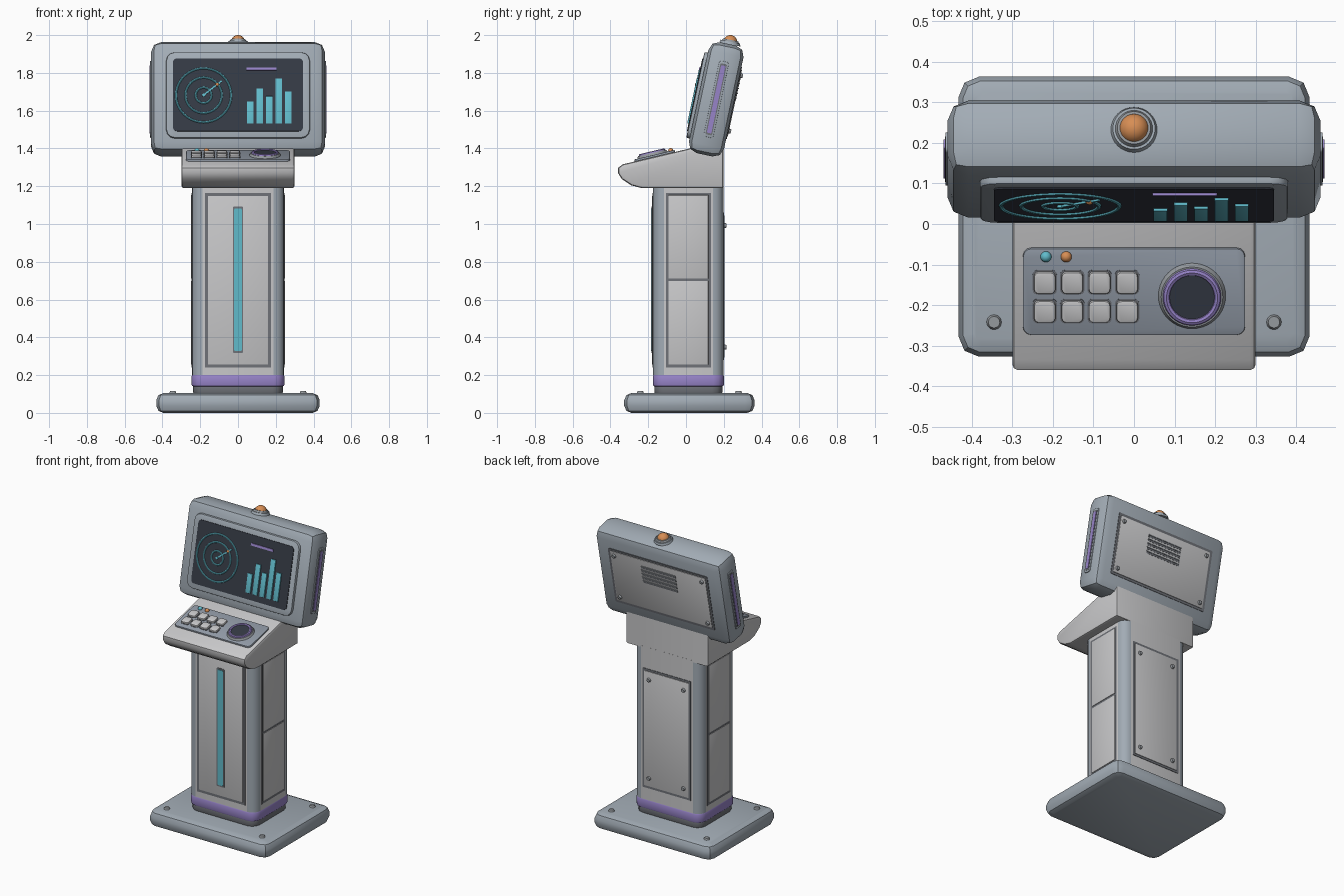
import bpy, bmesh
from math import radians, atan2, hypot, cos
from mathutils import Matrix, Vector

old = bpy.data.objects.get("Cube")
if old:
    bpy.data.objects.remove(old, do_unlink=True)


def material(name, r, g, b):
    m = bpy.data.materials.new(name)
    m.use_nodes = True
    m.diffuse_color = (r, g, b, 1)
    m.node_tree.nodes["Principled BSDF"].inputs["Base Color"].default_value = (r, g, b, 1)
    return m


SHELL = material("blue grey shell", .36, .41, .46)
LIGHT = material("light grey panel", .58, .58, .59)
PAD = material("slate control panel", .29, .33, .39)
TRIM = material("dark grey trim", .16, .17, .19)
METAL = material("bolt metal", .30, .32, .34)
GLASS = material("dark screen", .035, .042, .058)
TEAL = material("teal glow", .12, .50, .60)
PURPLE = material("purple accent", .31, .23, .58)
ORANGE = material("orange lamp", .68, .27, .09)

made = []


def T(x, y, z):
    return Matrix.Translation((x, y, z))


def R(deg, axis):
    return Matrix.Rotation(radians(deg), 4, axis)


def face(base, turn, dist):
    """Frame on a side wall: local x across, y up, z outward."""
    return base @ R(turn, 'Z') @ T(0, -dist, 0) @ R(90, 'X')


def finish(bm, name, mat, frame):
    bmesh.ops.recalc_face_normals(bm, faces=bm.faces)
    me = bpy.data.meshes.new(name)
    bm.to_mesh(me)
    bm.free()
    ob = bpy.data.objects.new(name, me)
    me.materials.append(mat)
    ob.matrix_world = frame
    bpy.context.collection.objects.link(ob)
    made.append(ob)
    return ob


def bevel(bm, edges, width, segs):
    bmesh.ops.bevel(bm, geom=edges, offset=width, segments=segs,
                    profile=.5, affect='EDGES', clamp_overlap=True)


def plate(name, frame, w, h, d, mat, x=0, y=0, z=0, corner=0, rim=0, segs=3, both=False):
    """Slab rising from z to z+d, with rounded corners and softened rim."""
    bm = bmesh.new()
    bmesh.ops.create_cube(bm, size=1)
    bmesh.ops.transform(bm, matrix=T(x, y, z + d / 2) @ Matrix.Diagonal((w, h, d, 1)), verts=bm.verts)
    if corner:
        bevel(bm, [e for e in bm.edges if abs(e.verts[0].co.z - e.verts[1].co.z) > d / 2], corner, segs)
    if rim:
        caps = [f for f in bm.faces if abs(f.normal.z) > .9
                and (both or f.calc_center_median().z > z + d / 2)]
        bevel(bm, list({e for f in caps for e in f.edges}), rim, 2)
    return finish(bm, name, mat, frame)


def disc(name, frame, r, h, mat, x=0, y=0, z=0, top=None, n=32):
    bm = bmesh.new()
    bmesh.ops.create_cone(bm, cap_ends=True, segments=n, radius1=r,
                          radius2=r if top is None else top, depth=h, matrix=T(x, y, z + h / 2))
    return finish(bm, name, mat, frame)


def dome(name, frame, r, mat, x=0, y=0, z=0):
    bm = bmesh.new()
    bmesh.ops.create_uvsphere(bm, u_segments=24, v_segments=12, radius=r, matrix=T(x, y, z))
    return finish(bm, name, mat, frame)


def ring(name, frame, r, tube, mat, x=0, y=0, z=0):
    bpy.ops.mesh.primitive_torus_add(major_radius=r, minor_radius=tube,
                                     major_segments=40, minor_segments=8)
    ob = bpy.context.object
    ob.name = name
    ob.data.materials.append(mat)
    ob.matrix_world = frame @ T(x, y, z)
    made.append(ob)


def bolts(name, frame, dx, dy, r, z=0):
    for x in (-dx, dx):
        for y in (-dy, dy):
            disc(name, frame, r, .012, METAL, x, y, z, top=r * .75, n=12)


# Foot slab with corner bolts
FOOT = T(0, .018, 0)
plate("foot_slab", FOOT, .865, .69, .105, SHELL, corner=.05, rim=.038, segs=2, both=True)
bolts("foot_bolt", FOOT, .345, .26, .019, .104)

# Column: light walls, blue grey rounded corners
COL = T(0, .0125, 0)
plate("plinth", COL, .475, .36, .06, TRIM, z=.1, corner=.055, rim=.01, both=True)
plate("purple_band", COL, .49, .375, .062, PURPLE, z=.14, corner=.055, rim=.008, both=True)
column = plate("column", COL, .488, .372, 1.0, LIGHT, z=.2, corner=.056, segs=4)
column.data.materials.append(SHELL)
for p in column.data.polygons:
    p.material_index = int(abs(p.normal.x) > .05 and abs(p.normal.y) > .05)

# Column front panel with light strip
front = face(COL, 0, .186)
plate("front_panel_frame", front, .35, .925, .003, TRIM, y=.7025)
plate("front_panel", front, .318, .893, .006, LIGHT, y=.7025, rim=.003)
plate("strip_surround", front, .054, .775, .009, TRIM, y=.705, corner=.006)
plate("light_strip", front, .04, .755, .012, TEAL, y=.705, corner=.006)

# Column side panels
for turn in (90, -90):
    side = face(COL, turn, .244)
    plate("side_panel_frame", side, .238, .925, .003, TRIM, y=.7025)
    for y in (.477, .932):
        plate("side_panel", side, .212, .442, .006, LIGHT, y=y, rim=.003)

# Column rear panel
rear = face(COL, 180, .186)
plate("rear_panel_frame", rear, .35, .78, .003, TRIM, y=.67)
plate("rear_panel", rear, .322, .752, .006, LIGHT, y=.67, rim=.003)
bolts("rear_bolt", rear @ T(0, .67, 0), .125, .322, .014, .005)

# Console: side profile pulled across the width
profile = [(.198, 1.19), (-.235, 1.19), (-.29, 1.205), (-.34, 1.238), (-.36, 1.27),
           (-.36, 1.297), (-.335, 1.316), (.02, 1.40), (.198, 1.442)]
bm = bmesh.new()
cap = bm.faces.new([bm.verts.new((-.3, y, z)) for y, z in profile])
out = bmesh.ops.extrude_face_region(bm, geom=[cap])
bmesh.ops.translate(bm, vec=(.6, 0, 0), verts=[v for v in out["geom"] if isinstance(v, bmesh.types.BMVert)])
bmesh.ops.recalc_face_normals(bm, faces=bm.faces)
bevel(bm, [e for e in bm.edges if abs(e.verts[0].co.x - e.verts[1].co.x) < .01], .014, 2)
finish(bm, "console", LIGHT, Matrix())

# Control pad on the console slope
tilt = 13.3
DECK = T(0, -.165, 1.356) @ R(tilt, 'X')
k = 1 / cos(radians(tilt))
plate("control_pad", DECK, .548, .22, .011, PAD, corner=.022, rim=.003)
for x in (-.22, -.152, -.085, -.017):
    for y in (.024, -.047):
        plate("button_seat", DECK, .06, .062, .002, TRIM, x, y * k, .011, corner=.012)
        plate("button", DECK, .053, .055, .013, LIGHT, x, y * k, .011, corner=.012, rim=.004)
for x, mat in ((-.217, TEAL), (-.167, ORANGE)):
    dome("indicator", DECK, .0135, mat, x, .087 * k, .012)
disc("dial_base", DECK, .083, .012, METAL, .143, -.01, .011, top=.076, n=40)
ring("dial_ring", DECK, .063, .009, PURPLE, .143, -.01, .023)
disc("dial_face", DECK, .056, .015, GLASS, .143, -.01, .011, n=40)

# Tilted head
HEAD = T(0, .16, 1.66) @ R(-12, 'X')
bm = bmesh.new()
bmesh.ops.create_cube(bm, size=1)
bmesh.ops.scale(bm, vec=(.92, .19, .6), verts=bm.verts)
bevel(bm, bm.edges[:], .052, 2)
finish(bm, "head", SHELL, HEAD)

# Screen
screen = face(HEAD, 0, .095)
plate("bezel", screen, .76, .464, .018, SHELL, corner=.045, rim=.008)
plate("screen_glass", screen, .69, .394, .022, GLASS, corner=.022)
RADAR = screen @ T(-.182, -.003, .022)
for r in (.146, .096, .042):
    ring("radar_ring", RADAR, r, .0055, TEAL)
disc("radar_centre", RADAR, .008, .006, TEAL, n=16)
sweep = Vector((.095, .078))
plate("radar_sweep", RADAR @ R(38.8, 'Z'), hypot(*sweep), .008, .005, TEAL, x=sweep.length / 2)
dome("radar_blip", RADAR, .010, ORANGE, .072, .058)
for i, h in enumerate((.12, .19, .148, .245, .174)):
    plate("chart_bar", screen, .034, h, .007, TEAL, .065 + i * .0502, -.157 + h / 2, .022, rim=.002)
plate("title_bar", screen, .16, .015, .006, PURPLE, .125, .14, .022)

# Head side lights
for turn in (90, -90):
    side = face(HEAD, turn, .46)
    plate("side_light_frame", side, .052, .41, .005, SHELL, corner=.012, rim=.002)
    plate("side_light_groove", side, .036, .385, .006, TRIM, corner=.008)
    plate("side_light", side, .024, .365, .009, PURPLE, corner=.006)

# Head rear panel with vents
back = face(HEAD, 180, .095)
plate("head_back_frame", back, .72, .39, .003, TRIM, corner=.008)
plate("head_back_panel", back, .69, .36, .006, LIGHT, corner=.006, rim=.003)
bolts("head_back_bolt", back, .318, .15, .014, .005)
for i in range(5):
    plate("vent_slot", back, .25, .013, .003, TRIM, y=.125 - i * .026, z=.0045)
    plate("vent_slat", back, .25, .006, .006, METAL, y=.133 - i * .026, z=.0045)

# Warning lamp
TOP = HEAD @ T(0, .01, .3)
disc("lamp_base", TOP, .057, .014, SHELL, top=.052)
disc("lamp_collar", TOP, .046, .01, METAL, z=.014, top=.041)
dome("lamp", TOP, .037, ORANGE, z=.012)

# Smooth shading with sharp edges kept
bpy.ops.object.select_all(action='DESELECT')
for ob in made:
    ob.select_set(True)
bpy.context.view_layer.objects.active = made[0]
bpy.ops.object.shade_smooth_by_angle(angle=radians(35))
